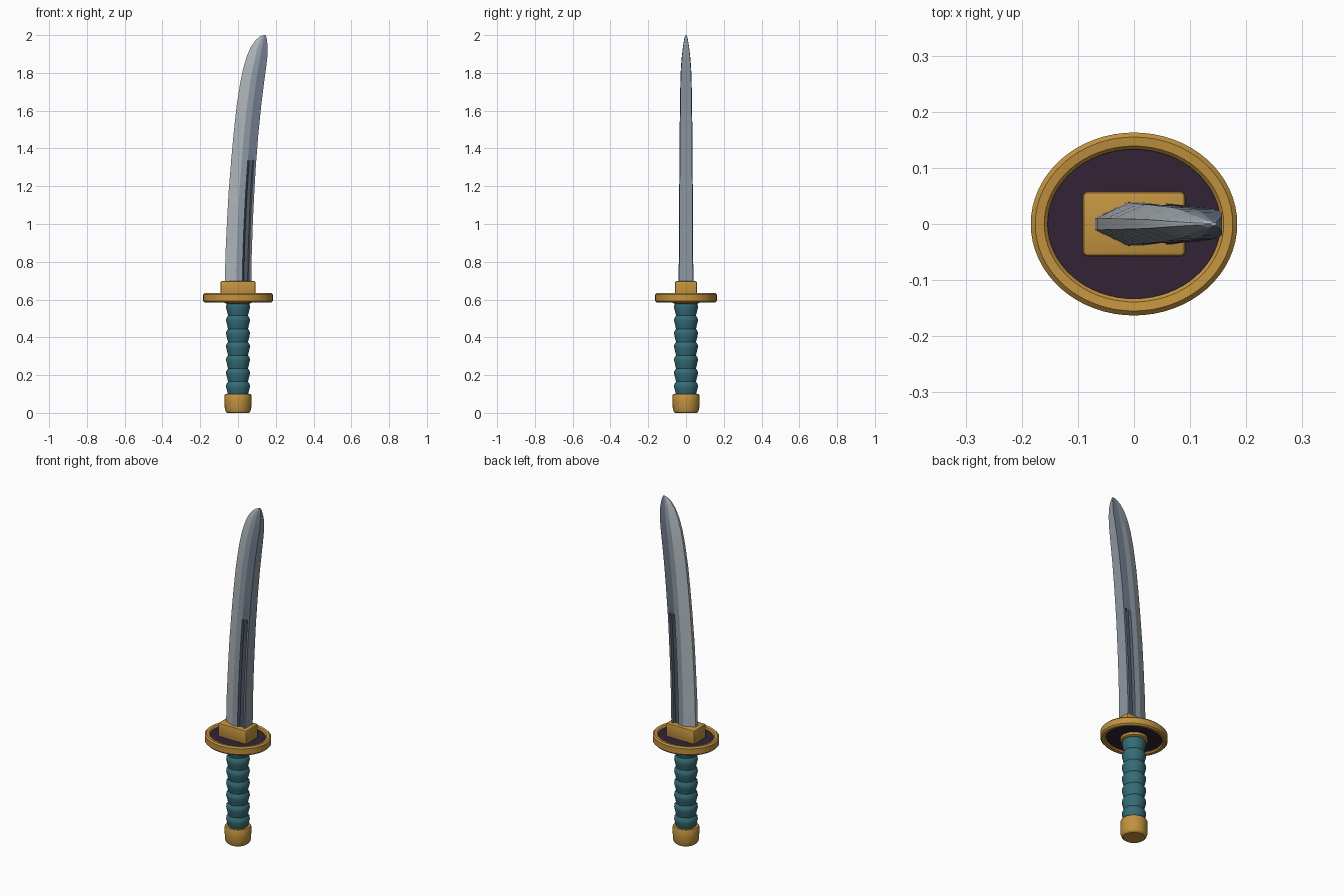
import bpy, bmesh, math

if "Cube" in bpy.data.objects:
    bpy.data.objects.remove(bpy.data.objects["Cube"])


def material(name, r, g, b):
    m = bpy.data.materials.new(name)
    m.diffuse_color = (r, g, b, 1)
    m.use_nodes = True
    m.node_tree.nodes["Principled BSDF"].inputs["Base Color"].default_value = m.diffuse_color
    return m


gold = material("gold", 0.54, 0.29, 0.05)
plum = material("dark plum", 0.032, 0.017, 0.035)
teal = material("teal wrap", 0.035, 0.15, 0.18)
silver = material("bright silver", 0.42, 0.46, 0.49)
steel = material("steel", 0.27, 0.32, 0.37)
slate = material("slate steel", 0.16, 0.19, 0.25)
dark = material("dark groove", 0.08, 0.1, 0.13)


def finish(bm, name, mats, angle=30):
    bmesh.ops.recalc_face_normals(bm, faces=bm.faces)
    me = bpy.data.meshes.new(name)
    bm.to_mesh(me)
    bm.free()
    for m in mats:
        me.materials.append(m)
    ob = bpy.data.objects.new(name, me)
    bpy.context.collection.objects.link(ob)
    bpy.ops.object.select_all(action='DESELECT')
    ob.select_set(True)
    bpy.context.view_layer.objects.active = ob
    bpy.ops.object.shade_smooth_by_angle(angle=math.radians(angle))
    return ob


def skin(bm, rings, closed=False, colour=lambda row, col: 0):
    """Bridge successive point rings, capping the ends unless closed."""
    vs = [[bm.verts.new(p) for p in ring] for ring in rings]
    n = len(vs[0])
    for r in range(len(vs) if closed else len(vs) - 1):
        a, b = vs[r], vs[(r + 1) % len(vs)]
        for c in range(n):
            d = (c + 1) % n
            f = bm.faces.new((a[c], a[d], b[d], b[c]))
            f.material_index = colour(r, c)
    if not closed:
        bm.faces.new(vs[0][::-1])
        bm.faces.new(vs[-1])


def lathe(name, profile, mat, inset_y=0.0, closed=False, n=48):
    """Spin an (r, z) profile; inset_y makes it an oval narrower in y."""
    rings = [[(r * math.cos(2 * math.pi * i / n),
               (r - inset_y) * math.sin(2 * math.pi * i / n), z)
              for i in range(n)] for r, z in profile]
    bm = bmesh.new()
    skin(bm, rings, closed)
    return finish(bm, name, [mat])


# pommel cap
lathe("pommel", [(0.056, 0), (0.064, 0.006), (0.070, 0.022), (0.071, 0.06),
                 (0.071, 0.092), (0.067, 0.10), (0.05, 0.10)], gold)

# ribbed grip
ribs, z0, z1 = 7, 0.095, 0.585
step = (z1 - z0) / ribs
grip = []
for i in range(ribs):
    z = z0 + i * step
    grip += [(0.053, z), (0.057, z + 0.25 * step),
             (0.063, z + 0.6 * step), (0.062, z + 0.8 * step)]
lathe("grip", grip + [(0.056, z1)], teal)
lathe("grip_collar", [(0.06, 0.577), (0.072, 0.583), (0.072, 0.61)], gold)

# oval guard: gold rim around a recessed dark plate
lathe("guard_rim", [(0.154, 0.594), (0.160, 0.587), (0.176, 0.585), (0.184, 0.593),
                    (0.184, 0.627), (0.176, 0.635), (0.160, 0.633), (0.154, 0.626)],
      gold, 0.021, True, 64)
lathe("guard_plate", [(0.157, 0.597), (0.157, 0.622)], plum, 0.021, n=64)

# blade collar block
bm = bmesh.new()
bmesh.ops.create_cube(bm, size=1)
for v in bm.verts:
    v.co = (v.co.x * 0.184, v.co.y * 0.116, 0.655 + v.co.z * 0.088)
bmesh.ops.bevel(bm, geom=bm.edges[:], offset=0.009, segments=2, profile=0.5,
                affect='EDGES')
finish(bm, "blade_collar", [gold])

# curved blade stations: z, edge x, spine x, half thickness
stations = [(0.68, -0.070, 0.070, 0.039), (0.85, -0.066, 0.073, 0.038),
            (1.02, -0.058, 0.079, 0.037), (1.18, -0.049, 0.087, 0.036),
            (1.30, -0.039, 0.094, 0.035), (1.34, -0.036, 0.097, 0.035),
            (1.48, -0.023, 0.108, 0.034), (1.62, -0.008, 0.122, 0.032),
            (1.75, 0.012, 0.138, 0.030), (1.83, 0.029, 0.149, 0.027),
            (1.89, 0.047, 0.156, 0.022), (1.94, 0.069, 0.157, 0.016),
            (1.975, 0.095, 0.153, 0.010), (1.993, 0.117, 0.149, 0.006),
            (2.0, 0.136, 0.146, 0.003)]
# half section: fraction across, thickness, groove depth
section = [(0, 0.28, 0), (0.42, 1, 0), (0.66, 0.97, 0), (0.72, 0.96, 0.3),
           (0.86, 0.95, 0.3), (0.91, 0.94, 0), (1, 0.93, 0)]
rings = []
for z, xl, xr, h in stations:
    cut = 1 if z < 1.32 else 0
    half = [(xl + (xr - xl) * t, h * (w - g * cut)) for t, w, g in section]
    rings.append([(x, -y, z) for x, y in half] + [(x, y, z) for x, y in half[::-1]])


def blade_colour(row, col):
    if col == 6:
        return 1                      # flat spine
    if col in (0, 12, 13):
        return 0                      # cutting edge and its bevels
    if col in (1, 11):
        return 1                      # mid flats
    if col in (5, 7) or row > 4:
        return 2                      # back flats
    return 3                          # groove


bm = bmesh.new()
skin(bm, rings, colour=blade_colour)
finish(bm, "blade", [silver, steel, slate, dark], 20)
